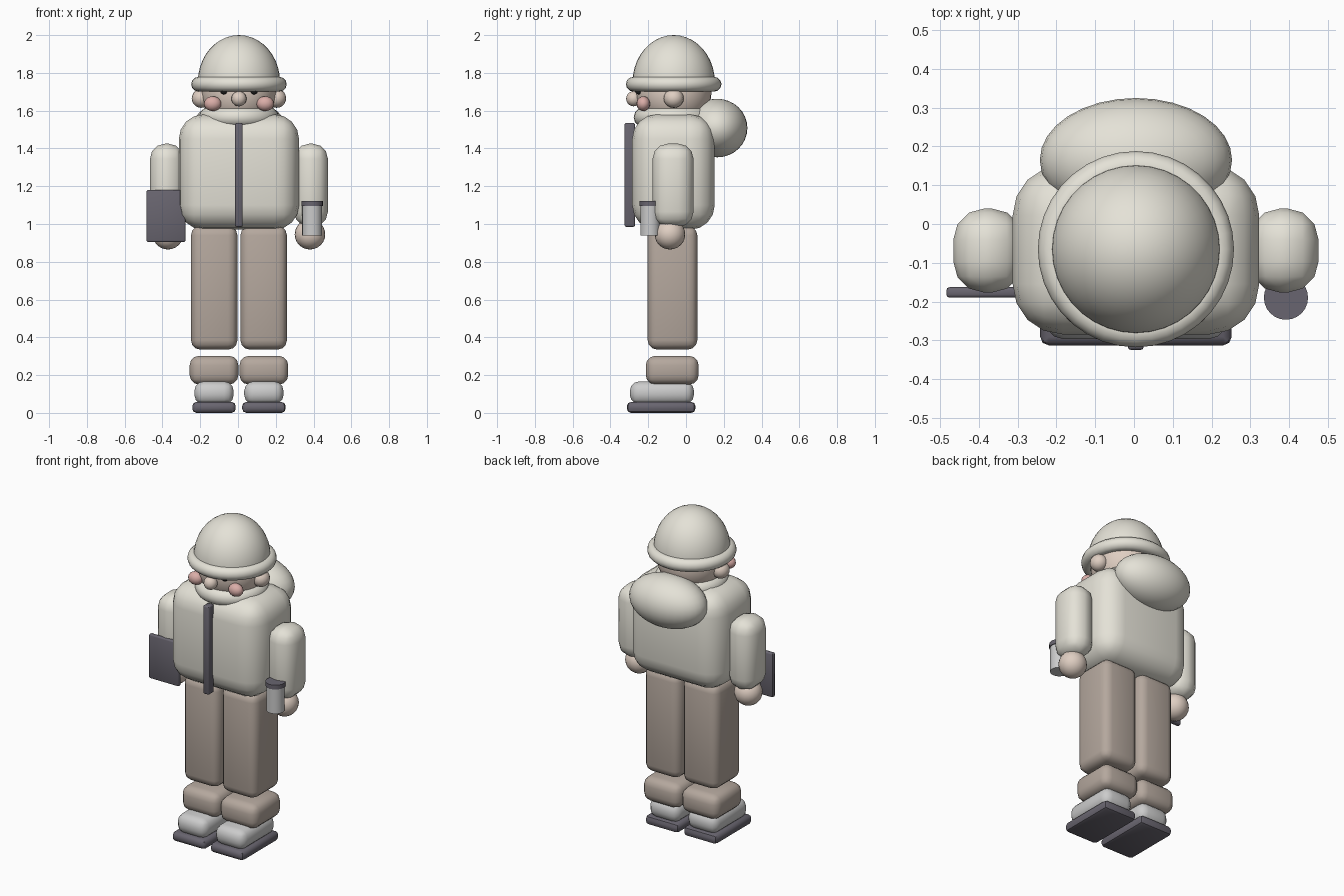
import bpy, bmesh, math
from mathutils import Matrix, Vector

if "Cube" in bpy.data.objects:
    bpy.data.objects.remove(bpy.data.objects["Cube"])

CX, CY = 0.005, -0.065   # body axis


def material(name, rgb):
    m = bpy.data.materials.new(name)
    m.diffuse_color = (*rgb, 1)
    m.use_nodes = True
    m.node_tree.nodes["Principled BSDF"].inputs["Base Color"].default_value = m.diffuse_color
    return m


CREAM = material("cream_cloth", (0.78, 0.76, 0.68))
TAUPE = material("taupe_cloth", (0.46, 0.39, 0.34))
SKIN = material("skin", (0.74, 0.62, 0.54))
PINK = material("blush", (0.70, 0.42, 0.39))
WHITE = material("white_leather", (0.82, 0.82, 0.80))
DARK = material("dark_rubber", (0.14, 0.13, 0.16))
BLACK = material("black", (0.02, 0.02, 0.02))


def finish(name, bm, mat, angle=45):
    bmesh.ops.recalc_face_normals(bm, faces=bm.faces)
    me = bpy.data.meshes.new(name)
    bm.to_mesh(me)
    bm.free()
    me.materials.append(mat)
    ob = bpy.data.objects.new(name, me)
    bpy.context.collection.objects.link(ob)
    bpy.ops.object.select_all(action='DESELECT')
    ob.select_set(True)
    bpy.context.view_layer.objects.active = ob
    bpy.ops.object.shade_smooth_by_angle(angle=math.radians(angle))
    return ob


def rounded_box(name, x, y, z, bevel, mat, seg=3):
    """Box given by its (min, max) ranges, with rounded edges."""
    bm = bmesh.new()
    bmesh.ops.create_cube(bm, size=1)
    for v in bm.verts:
        v.co = Vector(((r[0] + r[1]) / 2 + c * (r[1] - r[0])
                       for c, r in zip(v.co, (x, y, z))))
    bmesh.ops.bevel(bm, geom=bm.edges[:], offset=bevel, segments=seg,
                    profile=0.5, affect='EDGES', clamp_overlap=True)
    return finish(name, bm, mat)


def ellipsoid(name, centre, radii, mat, u=24, v=14, half=False):
    bm = bmesh.new()
    bmesh.ops.create_uvsphere(bm, u_segments=u, v_segments=v, radius=1)
    if half:
        bmesh.ops.bisect_plane(bm, geom=bm.verts[:] + bm.edges[:] + bm.faces[:],
                               plane_co=(0, 0, 0), plane_no=(0, 0, 1), clear_inner=True)
    bm.transform(Matrix.Translation(centre) @ Matrix.Diagonal((*radii, 1)))
    return finish(name, bm, mat)


def cylinder(name, centre, r, h, mat):
    bm = bmesh.new()
    bmesh.ops.create_cone(bm, cap_ends=True, segments=24, radius1=r, radius2=r, depth=h,
                          matrix=Matrix.Translation(centre))
    return finish(name, bm, mat)


def ring(name, centre, major, minor, mat):
    bpy.ops.mesh.primitive_torus_add(location=centre, major_radius=major, minor_radius=minor,
                                     major_segments=36, minor_segments=12)
    ob = bpy.context.object
    ob.name = name
    ob.data.materials.append(mat)
    bpy.ops.object.shade_smooth()
    return ob


# Jacket, zip, collar and hood
rounded_box("jacket", (-0.313, 0.323), (-0.285, 0.152), (0.97, 1.58), 0.13, CREAM, 4)
rounded_box("zip", (-0.016, 0.025), (-0.325, -0.27), (0.985, 1.535), 0.008, DARK, 2)
ring("collar", (CX, CY, 1.565), 0.16, 0.052, CREAM)
ellipsoid("hood", (CX, 0.165, 1.508), (0.248, 0.16, 0.155), CREAM, 32, 16)

# Head, nose and hat
ellipsoid("head", (CX, CY, 1.70), (0.2, 0.2, 0.2), SKIN, 32, 20)
ellipsoid("nose", (CX, -0.277, 1.663), (0.04, 0.04, 0.04), SKIN, 16, 10)
ellipsoid("hat_dome", (CX, CY, 1.75), (0.218, 0.218, 0.25), CREAM, 36, 20, half=True)
ring("hat_brim", (CX, CY, 1.74), 0.214, 0.039, CREAM)

for side, s in (("left", -1), ("right", 1)):
    def xr(a, b):
        return tuple(sorted((CX + s * a, CX + s * b)))

    # Face details
    ellipsoid(side + "_ear", (CX + s * 0.2, CY, 1.665), (0.05, 0.053, 0.05), SKIN, 16, 10)
    ellipsoid(side + "_cheek", (CX + s * 0.139, -0.226, 1.637), (0.046, 0.036, 0.039), PINK, 16, 10)
    ellipsoid(side + "_eye", (CX + s * 0.08, -0.25, 1.706), (0.02, 0.02, 0.02), BLACK, 12, 8)

    # Arm and hand
    rounded_box(side + "_sleeve", xr(0.292, 0.471), (-0.177, 0.04), (0.985, 1.425), 0.08, CREAM)
    ellipsoid(side + "_hand", (CX + s * 0.376, -0.085, 0.945), (0.081, 0.081, 0.08), SKIN, 20, 12)

    # Leg, cuff and shoe
    rounded_box(side + "_trouser_leg", xr(0.008, 0.254), (-0.203, 0.06), (0.335, 0.99), 0.05, TAUPE)
    rounded_box(side + "_trouser_cuff", xr(0.003, 0.261), (-0.213, 0.067), (0.15, 0.302), 0.05, TAUPE)
    rounded_box(side + "_shoe", xr(0.028, 0.236), (-0.297, 0.042), (0.045, 0.167), 0.05, WHITE)
    rounded_box(side + "_sole", xr(0.017, 0.247), (-0.313, 0.05), (0.0, 0.058), 0.022, DARK, 2)

# Hand-held tablet and cup
rounded_box("tablet", (-0.484, -0.278), (-0.19, -0.163), (0.905, 1.18), 0.008, DARK, 2)
cylinder("cup", (0.392, -0.19, 1.02), 0.052, 0.16, WHITE)
cylinder("cup_lid", (0.392, -0.19, 1.108), 0.057, 0.027, DARK)
